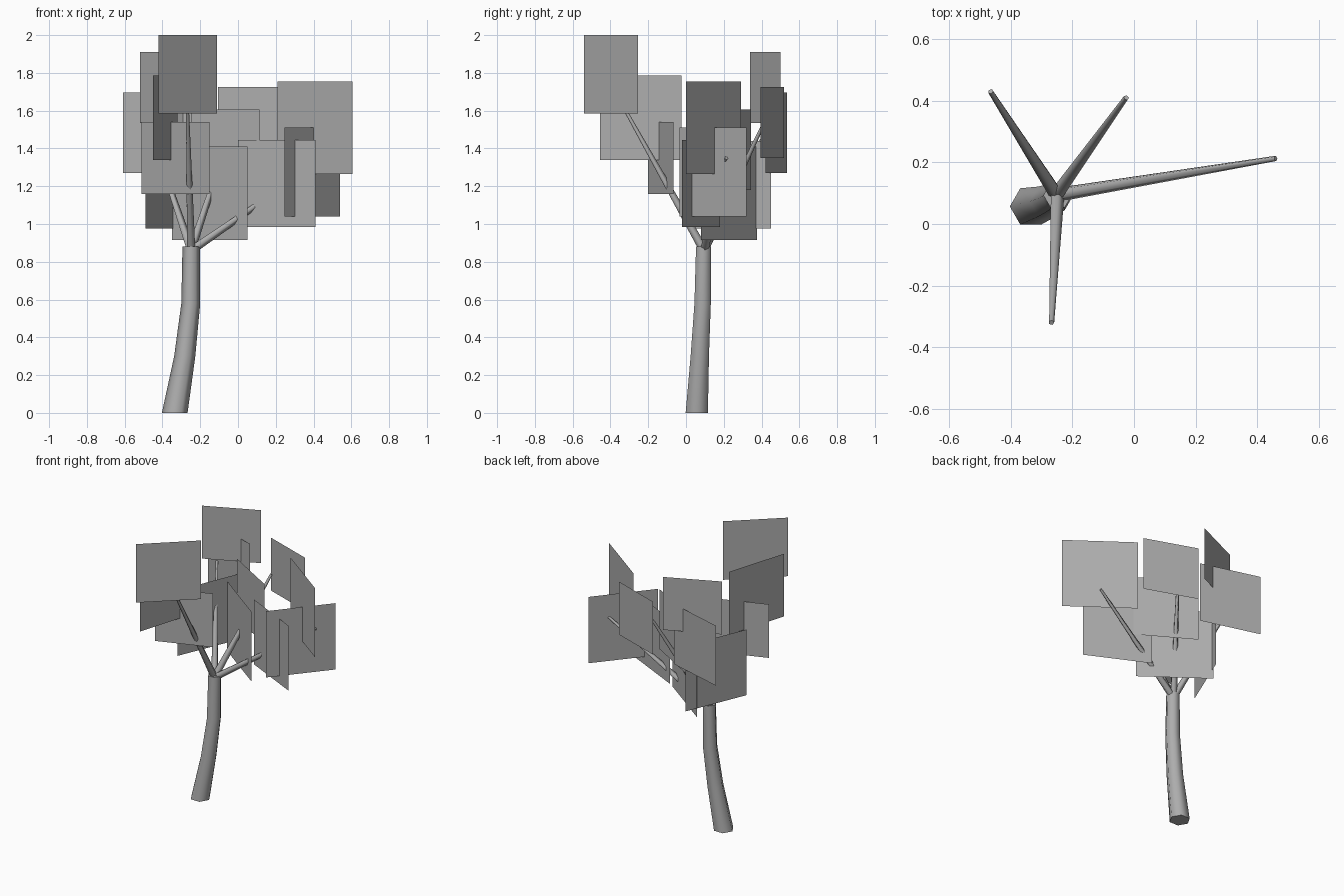
import bpy
import bmesh
from math import cos, sin, tau
from mathutils import Vector

cube = bpy.data.objects.get("Cube")
if cube:
    bpy.data.objects.remove(cube, do_unlink=True)

# One plain grey for the whole tree
GREY = (0.42, 0.42, 0.42, 1)
grey = bpy.data.materials.new("plain_grey")
grey.use_nodes = True
grey.diffuse_color = GREY
grey.node_tree.nodes["Principled BSDF"].inputs["Base Color"].default_value = GREY


def add_object(name, bm, smooth=False):
    mesh = bpy.data.meshes.new(name)
    bm.to_mesh(mesh)
    bm.free()
    mesh.materials.append(grey)
    for face in mesh.polygons:
        face.use_smooth = smooth and len(face.vertices) == 4
    obj = bpy.data.objects.new(name, mesh)
    bpy.context.collection.objects.link(obj)
    return obj


def tapered_tube(name, path, radii, sides, level_rings=False):
    """Sweep a tapering polygon along a path and cap both ends."""
    bm = bmesh.new()
    points = [Vector(p) for p in path]
    rings = []
    for i, (point, radius) in enumerate(zip(points, radii)):
        along = points[min(i + 1, len(points) - 1)] - points[max(i - 1, 0)]
        if level_rings:
            along = Vector((0, 0, 1))
        along.normalize()
        side = Vector((0, 1, 0)).cross(along).normalized()
        up = along.cross(side)
        angles = [tau * k / sides for k in range(sides)]
        rings.append([bm.verts.new(point + radius * (side * cos(a) + up * sin(a)))
                      for a in angles])
    for low, high in zip(rings, rings[1:]):
        for k in range(sides):
            n = (k + 1) % sides
            bm.faces.new((low[k], low[n], high[n], high[k]))
    bm.faces.new(rings[0][::-1])
    bm.faces.new(rings[-1])
    return add_object(name, bm, smooth=True)


def leaf_panel(name, start, end, bottom, top):
    """Upright flat square between two ground points."""
    bm = bmesh.new()
    corners = [(*start, bottom), (*end, bottom), (*end, top), (*start, top)]
    bm.faces.new([bm.verts.new(c) for c in corners])
    return add_object(name, bm)


# Curved trunk
tapered_tube("trunk",
             [(-0.335, 0.057, 0), (-0.282, 0.073, 0.3),
              (-0.25, 0.088, 0.58), (-0.248, 0.093, 0.88)],
             [0.068, 0.056, 0.05, 0.046], 6, level_rings=True)

# Four branches spreading from the trunk top
fork = (-0.25, 0.095, 0.86)
tips = {"front": (-0.268, -0.32, 1.6), "back_right": (-0.465, 0.43, 1.5),
        "back": (-0.025, 0.41, 1.53), "left": (0.46, 0.213, 1.35)}
for side, tip in tips.items():
    tapered_tube(side + "_branch", [fork, tip], [0.024, 0.009], 5)

# Three leaf panels around each branch: start, end, bottom, top
leaves = {
    "front": [((-0.42, -0.54), (-0.11, -0.255), 1.585, 2.0),
              ((-0.45, -0.455), (-0.32, -0.025), 1.34, 1.785),
              ((-0.51, -0.2), (-0.15, -0.065), 1.16, 1.54)],
    "back_right": [((-0.52, 0.34), (-0.17, 0.5), 1.535, 1.91),
                   ((-0.61, 0.535), (-0.2, 0.42), 1.27, 1.695),
                   ((-0.49, 0.02), (-0.31, 0.45), 0.975, 1.44)],
    "back": [((-0.105, 0.52), (0.25, 0.395), 1.35, 1.725),
             ((-0.25, 0.345), (0.115, 0.13), 1.18, 1.605),
             ((-0.35, 0.375), (0.05, 0.08), 0.915, 1.41)],
    "left": [((0.21, 0.29), (0.605, 0.0), 1.265, 1.755),
             ((0.245, -0.035), (0.54, 0.32), 1.04, 1.51),
             ((0.0, 0.18), (0.41, -0.02), 0.985, 1.445)],
}
for side, panels in leaves.items():
    for level, panel in zip(("upper", "middle", "lower"), panels):
        leaf_panel(f"{side}_{level}_leaf", *panel)
